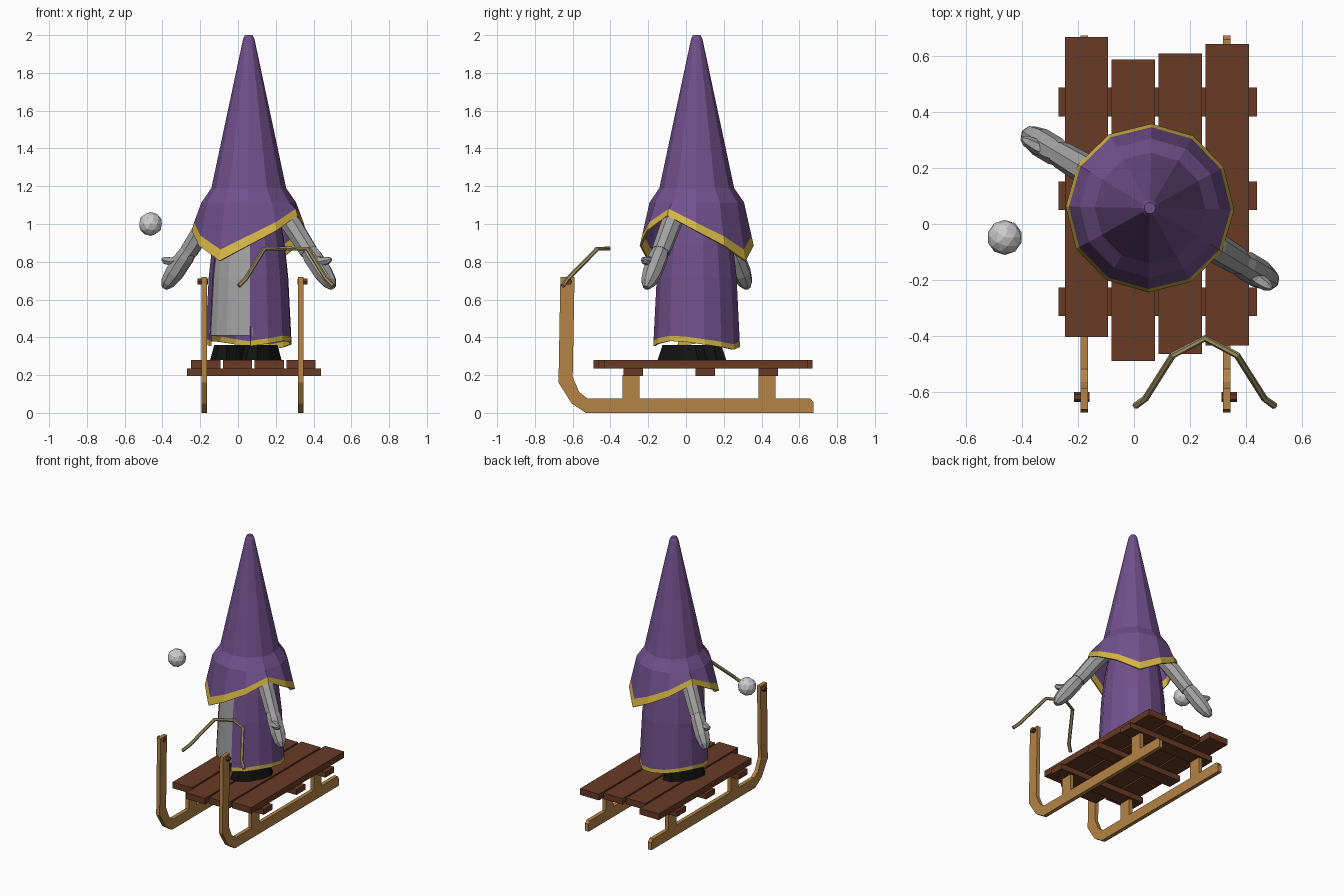
import bpy, bmesh, math
from mathutils import Vector, Matrix

if "Cube" in bpy.data.objects:
    bpy.data.objects.remove(bpy.data.objects["Cube"])


def material(name, r, g, b):
    m = bpy.data.materials.new(name)
    m.use_nodes = True
    m.diffuse_color = (r, g, b, 1)
    bsdf = m.node_tree.nodes["Principled BSDF"]
    bsdf.inputs["Base Color"].default_value = (r, g, b, 1)
    bsdf.inputs["Roughness"].default_value = 0.8
    return m


PURPLE = material("purple cloth", 0.165, 0.08, 0.26)
GOLD = material("gold trim", 0.68, 0.48, 0.06)
GREY = material("grey cloth", 0.36, 0.36, 0.36)
BLACK = material("black leather", 0.006, 0.006, 0.006)
PLANK = material("dark wood", 0.14, 0.043, 0.018)
RUNNER = material("light wood", 0.46, 0.23, 0.06)
ROPE = material("olive rope", 0.33, 0.28, 0.12)
PEARL = material("pale orb", 0.6, 0.6, 0.6)

# The figure is turned slightly on the sled
TURN = Matrix.Translation((0.057, 0.057, 0)) @ Matrix.Rotation(math.radians(-31), 4, 'Z')


def finish(name, bm, *mats, turned=False):
    bmesh.ops.recalc_face_normals(bm, faces=bm.faces)
    me = bpy.data.meshes.new(name)
    bm.to_mesh(me)
    bm.free()
    for m in mats:
        me.materials.append(m)
    ob = bpy.data.objects.new(name, me)
    bpy.context.collection.objects.link(ob)
    if turned:
        ob.matrix_world = TURN
    return ob


def box(name, mat, x0, x1, y0, y1, z0, z1):
    bm = bmesh.new()
    size = Matrix.Diagonal((x1 - x0, y1 - y0, z1 - z0, 1))
    mid = Matrix.Translation(((x0 + x1) / 2, (y0 + y1) / 2, (z0 + z1) / 2))
    bmesh.ops.create_cube(bm, size=1, matrix=mid @ size)
    return finish(name, bm, mat)


def bridge(bm, rows, closed):
    """Join rows of vertices with quads; returns the faces of each band."""
    bands = []
    for a, b in zip(rows, rows[1:]):
        n = len(a)
        bands.append([bm.faces.new((a[i], a[(i + 1) % n], b[(i + 1) % n], b[i]))
                      for i in range(n if closed else n - 1)])
    return bands


def tube(name, mat, points, radii, sides=8, turned=False):
    bm = bmesh.new()
    pts = [Vector(p) for p in points]
    rows = []
    for i, p in enumerate(pts):
        tangent = pts[min(i + 1, len(pts) - 1)] - pts[max(i - 1, 0)]
        q = tangent.to_track_quat('Z', 'Y')
        rows.append([bm.verts.new(p + q @ Vector((radii[i] * math.cos(t), radii[i] * math.sin(t), 0)))
                     for t in (math.tau * k / sides for k in range(sides))])
    bridge(bm, rows, True)
    bm.faces.new(rows[0])
    bm.faces.new(rows[-1])
    return finish(name, bm, mat, turned=turned)


def cloth(name, mats, angles, rows, closed, trim_band=None, cap=False, thick=0.01):
    """Draped shell: each row maps an angle from the front to (radius, height)."""
    bm = bmesh.new()
    rings = []
    for row in rows:
        ring = []
        for d in angles:
            r, z = row(d)
            t = math.radians(d)
            ring.append(bm.verts.new((r * math.sin(t), -r * math.cos(t), z)))
        rings.append(ring)
    bands = bridge(bm, rings, closed)
    if trim_band is not None:
        for f in bands[trim_band]:
            f.material_index = 1
    if cap:
        bm.faces.new(rings[-1])
    ob = finish(name, bm, *mats, turned=True)
    mod = ob.modifiers.new("thickness", 'SOLIDIFY')
    mod.thickness = thick
    return ob


def side(d):
    """0 at the front and back of the figure, 1 at its sides."""
    d = abs(d) % 180
    return min(d, 180 - d) / 90


def level(r, z):
    return lambda d: (r, z)


# Sled planks and cross bars
for i, (front, back) in enumerate([(-0.405, 0.67), (-0.49, 0.59), (-0.465, 0.61), (-0.435, 0.645)]):
    x = -0.248 + i * 0.168
    box(f"plank_{i + 1}", PLANK, x, x + 0.155, front, back, 0.235, 0.28)
for i, y in enumerate((-0.33, 0.05, 0.385)):
    box(f"cross_bar_{i + 1}", PLANK, -0.27, 0.44, y, y + 0.103, 0.195, 0.235)

# Runners with upturned fronts, posts and pegs
PROFILE = [(0.675, 0), (-0.53, 0), (-0.605, 0.05), (-0.675, 0.16), (-0.665, 0.72), (-0.59, 0.72),
           (-0.6, 0.19), (-0.565, 0.11), (-0.52, 0.075), (0.66, 0.075), (0.675, 0.055)]
for label, x, out in (("right", -0.178, -1), ("left", 0.332, 1)):
    bm = bmesh.new()
    face = bm.faces.new([bm.verts.new((x - 0.014, y, z)) for y, z in PROFILE])
    ext = bmesh.ops.extrude_face_region(bm, geom=[face])
    bmesh.ops.translate(bm, vec=(0.028, 0, 0), verts=[v for v in ext["geom"] if isinstance(v, bmesh.types.BMVert)])
    finish(f"{label}_runner", bm, RUNNER)
    for part, y in (("front", -0.335), ("back", 0.385)):
        box(f"{label}_{part}_post", RUNNER, x - 0.014, x + 0.014, y, y + 0.09, 0.07, 0.2)
    tube(f"{label}_peg", PLANK, [(x - out * 0.018, -0.62, 0.695), (x + out * 0.036, -0.62, 0.695)],
         [0.018, 0.018], 6)

# Pull rope arching between the runners
half = [(0.25, -0.652, 0.672), (0.213, -0.625, 0.71), (0.115, -0.47, 0.868)]
path = ([(0.254 - x, y, z) for x, y, z in half] + [(0.254, -0.41, 0.87)]
        + [(0.254 + x, y, z) for x, y, z in reversed(half)])
tube("pull_rope", ROPE, path, [0.012] * len(path), 6)

# Tall pointed hood with a trimmed hem dipping at front and back
cloth("hood", (PURPLE, GOLD), range(0, 360, 30), [
    lambda d: (0.302, 0.805 + 0.24 * side(d)),
    lambda d: (0.29, 0.865 + 0.215 * side(d)),
    level(0.25, 1.115), level(0.198, 1.19), level(0.03, 1.98), level(0.02, 2.0),
], True, trim_band=0, cap=True)

# Robe open at the front, with a trimmed lower edge
cloth("robe", (PURPLE, GOLD), [33 + i * 24.5 for i in range(13)], [
    lambda d: (0.23, 0.335 + 0.05 * side(d)),
    lambda d: (0.229, 0.363 + 0.05 * side(d)),
    level(0.212, 0.72), level(0.192, 0.9), level(0.15, 1.13),
], False, trim_band=0)

# Grey gown panel showing through the opening
cloth("gown_panel", (GREY,), [-36, -18, 0, 18, 36], [
    level(0.226, 0.41), level(0.208, 0.72), level(0.188, 0.9), level(0.15, 1.12),
], False)

# Sleeves, mitten hands, thumbs and shoes
for label, s in (("left", 1), ("right", -1)):
    tube(f"{label}_sleeve", GREY, [(s * 0.17, 0, 1.1), (s * 0.27, 0, 0.99), (s * 0.37, 0, 0.855)],
         [0.05, 0.055, 0.05], 8, True)
    tube(f"{label}_hand", GREY,
         [(s * 0.355, 0, 0.88), (s * 0.395, 0, 0.825), (s * 0.46, 0, 0.74), (s * 0.5, 0, 0.69), (s * 0.52, 0, 0.662)],
         [0.04, 0.052, 0.052, 0.04, 0.018], 8, True)
    tube(f"{label}_thumb", GREY,
         [(s * 0.41, -0.01, 0.815), (s * 0.46, -0.02, 0.8), (s * 0.505, -0.022, 0.808), (s * 0.522, -0.022, 0.815)],
         [0.028, 0.027, 0.02, 0.008], 6, True)
    bm = bmesh.new()
    shape = Matrix.Translation((s * 0.095, -0.03, 0.32)) @ Matrix.Diagonal((0.085, 0.155, 1, 1))
    bmesh.ops.create_cone(bm, cap_ends=True, segments=10, radius1=1, radius2=0.8, depth=0.08, matrix=shape)
    finish(f"{label}_shoe", bm, BLACK, turned=True)

# Floating orb
bm = bmesh.new()
bmesh.ops.create_icosphere(bm, subdivisions=2, radius=0.063, matrix=Matrix.Translation((-0.463, -0.048, 1.0)))
finish("orb", bm, PEARL)
